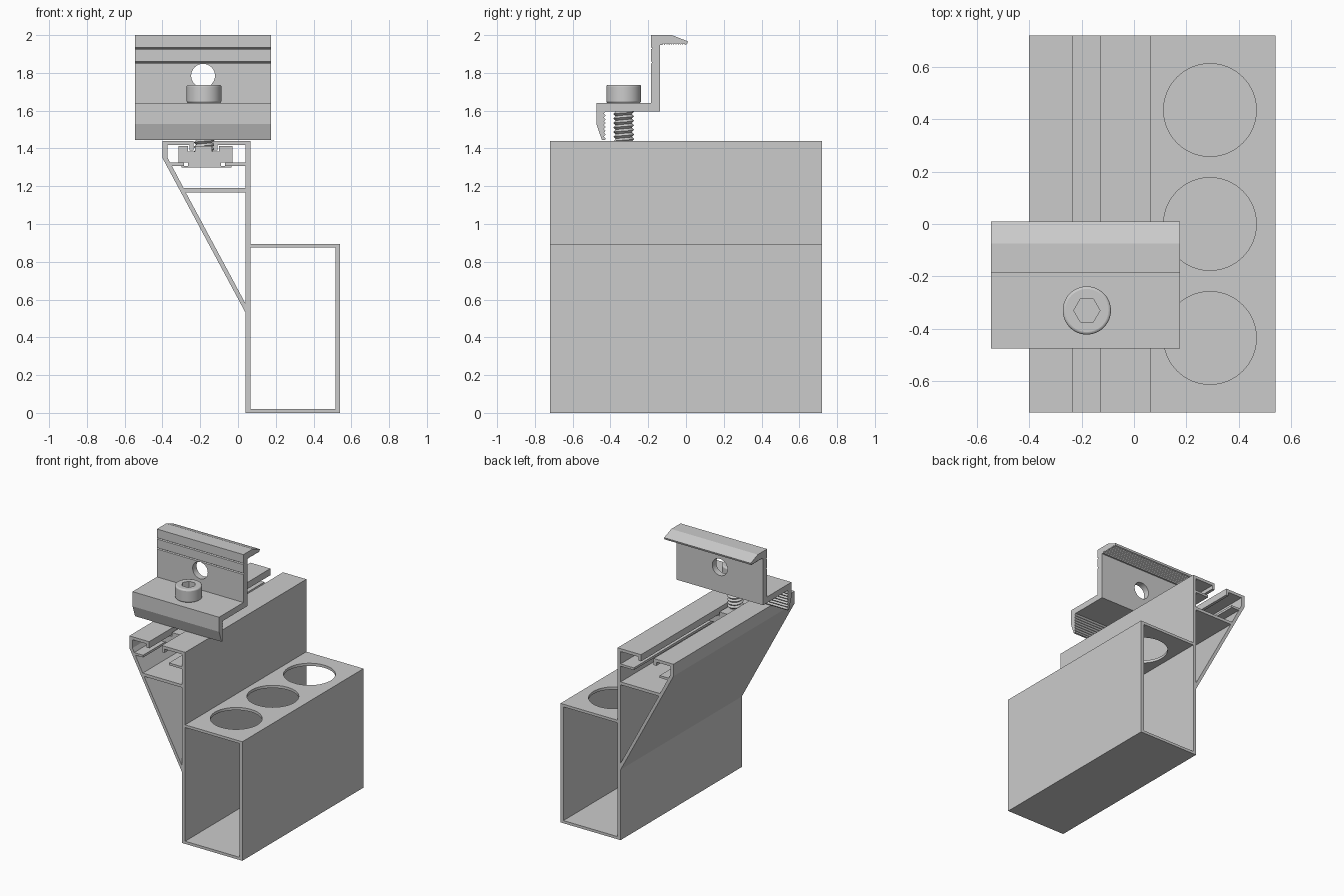
import bpy, bmesh
from math import pi, sin, cos, radians
from mathutils import Vector

if "Cube" in bpy.data.objects:
    bpy.data.objects.remove(bpy.data.objects["Cube"])


def finish(name, bm, smooth=True):
    bmesh.ops.remove_doubles(bm, verts=bm.verts[:], dist=1e-5)
    bmesh.ops.recalc_face_normals(bm, faces=bm.faces[:])
    me = bpy.data.meshes.new(name)
    bm.to_mesh(me)
    bm.free()
    ob = bpy.data.objects.new(name, me)
    bpy.context.collection.objects.link(ob)
    if smooth:
        activate(ob)
        bpy.ops.object.shade_smooth_by_angle(angle=radians(25))
    return ob


def activate(ob):
    bpy.ops.object.select_all(action='DESELECT')
    ob.select_set(True)
    bpy.context.view_layer.objects.active = ob


def extrude(name, loops, axis, a, b):
    """Extrude outer loop (plus hole loops) along x or y from a to b."""
    bm = bmesh.new()
    for loop in loops:
        vs = [bm.verts.new((u, a, v) if axis == 'y' else (a, u, v)) for u, v in loop]
        for i, v in enumerate(vs):
            bm.edges.new((v, vs[(i + 1) % len(vs)]))
    bmesh.ops.triangle_fill(bm, edges=bm.edges[:], use_beauty=True)
    ext = bmesh.ops.extrude_face_region(bm, geom=bm.faces[:] + bm.edges[:] + bm.verts[:],
                                        use_keep_orig=True)
    moved = [g for g in ext['geom'] if isinstance(g, bmesh.types.BMVert)]
    bmesh.ops.translate(bm, verts=moved,
                        vec=Vector((0, b - a, 0) if axis == 'y' else (b - a, 0, 0)))
    return finish(name, bm, False)


def cylinder(name, r, depth, loc, n=48, rot=(0, 0, 0)):
    bm = bmesh.new()
    bmesh.ops.create_cone(bm, cap_ends=True, segments=n, radius1=r, radius2=r, depth=depth)
    ob = finish(name, bm)
    ob.location, ob.rotation_euler = loc, rot
    return ob


def cut(ob, cutter):
    cutter.hide_render = True
    m = ob.modifiers.new("cut", 'BOOLEAN')
    m.operation, m.solver, m.object = 'DIFFERENCE', 'EXACT', cutter
    activate(ob)
    bpy.ops.object.modifier_apply(modifier=m.name)
    bpy.data.objects.remove(cutter)


def teeth(p, q, n, depth):
    """Zigzag points from p to q, tips offset by depth vector."""
    p, q, d = Vector(p), Vector(q), Vector(depth)
    return [tuple(p.lerp(q, i / (2 * n)) + (d if i % 2 else d * 0)) for i in range(2 * n + 1)]


# Rail: tube, tall wall, sloped brace and open T-slot
outer = [(0.04, 0), (0.54, 0), (0.54, 0.895), (0.065, 0.895), (0.065, 1.44),
         (-0.13, 1.44), (-0.13, 1.39), (-0.108, 1.39), (-0.108, 1.418), (0.04, 1.418),
         (0.04, 1.325), (-0.07, 1.325), (-0.07, 1.308), (0.04, 1.308),
         (0.04, 1.19), (-0.288, 1.19), (-0.35, 1.308), (-0.285, 1.308), (-0.285, 1.325),
         (-0.36, 1.325), (-0.374, 1.355), (-0.374, 1.418), (-0.257, 1.418),
         (-0.257, 1.39), (-0.235, 1.39), (-0.235, 1.44), (-0.4, 1.44), (-0.4, 1.35),
         (0.04, 0.53)]
brace_hole = [(-0.277, 1.168), (0.04, 1.168), (0.04, 0.578)]
tube_hole = [(0.065, 0.02), (0.515, 0.02), (0.515, 0.875), (0.065, 0.875)]
rail = extrude("rail", [outer, brace_hole, tube_hole], 'y', -0.72, 0.72)
for y in (-0.435, 0, 0.435):
    cut(rail, cylinder("hole_cutter", 0.177, 0.2, (0.29, y, 0.89), 64))
activate(rail)
bpy.ops.object.shade_smooth_by_angle(angle=radians(25))

# Z-shaped clamp with serrated gripping faces and two marking grooves
clamp_profile = [(-0.185, 2), (-0.075, 2), (0.01, 1.967), (0.006, 1.953)]
clamp_profile += teeth((-0.005, 1.948), (-0.125, 1.948), 10, (0, 0.009))
clamp_profile += [(-0.138, 1.948), (-0.138, 1.595)]
clamp_profile += teeth((-0.425, 1.595), (-0.425, 1.453), 7, (-0.01, 0))
clamp_profile += [(-0.43, 1.444), (-0.445, 1.444), (-0.475, 1.53), (-0.475, 1.64),
                  (-0.185, 1.64)]
for z in (1.855, 1.93):
    clamp_profile += [(-0.185, z - 0.005), (-0.177, z), (-0.185, z + 0.005)]
clamp = extrude("clamp", [clamp_profile], 'x', -0.545, 0.175)
cut(clamp, cylinder("hole_cutter", 0.063, 0.2, (-0.185, -0.16, 1.785), 40, (pi / 2, 0, 0)))
activate(clamp)
bpy.ops.object.shade_smooth_by_angle(angle=radians(15))

# Screw head with hex socket
SX, SY = -0.18, -0.33
head = cylinder("screw_head", 0.092, 0.097, (SX, SY, 1.6885))
bev = head.modifiers.new("round", 'BEVEL')
bev.width, bev.segments, bev.limit_method = 0.01, 3, 'ANGLE'
activate(head)
bpy.ops.object.modifier_apply(modifier=bev.name)
cut(head, cylinder("socket_cutter", 0.05, 0.12, (SX, SY, 1.74), 6, (0, 0, pi / 6)))
activate(head)
bpy.ops.object.shade_smooth_by_angle(angle=radians(32))

# Threaded shank: helical ridge around the core
bm = bmesh.new()
N, PITCH, ROWS = 32, 0.024, 25
grid = [[bm.verts.new((SX + r * cos(a), SY + r * sin(a),
                       1.312 + PITCH * (j / 2 + i / N)))
         for i in range(N + 1) for a in [2 * pi * i / N]]
        for j in range(ROWS) for r in [0.055 if j % 2 else 0.043]]
for lo, hi in zip(grid, grid[1:]):
    for i in range(N):
        bm.faces.new((lo[i], lo[i + 1], hi[i + 1], hi[i]))
bmesh.ops.remove_doubles(bm, verts=bm.verts[:], dist=1e-5)
bmesh.ops.holes_fill(bm, edges=[e for e in bm.edges if e.is_boundary], sides=0)
finish("screw_thread", bm)

# Slot nut, notched around the rail lips, with a retaining plate below
nut = [(-0.315, 1.325), (-0.265, 1.325), (-0.265, 1.306), (-0.3, 1.306), (-0.3, 1.3),
       (-0.035, 1.3), (-0.035, 1.306), (-0.09, 1.306), (-0.09, 1.325), (-0.03, 1.325),
       (-0.03, 1.412), (-0.1, 1.412), (-0.1, 1.383), (-0.138, 1.383), (-0.138, 1.412),
       (-0.227, 1.412), (-0.227, 1.383), (-0.265, 1.383), (-0.265, 1.412), (-0.315, 1.412)]
extrude("slot_nut", [nut], 'y', SY - 0.13, SY + 0.13)
